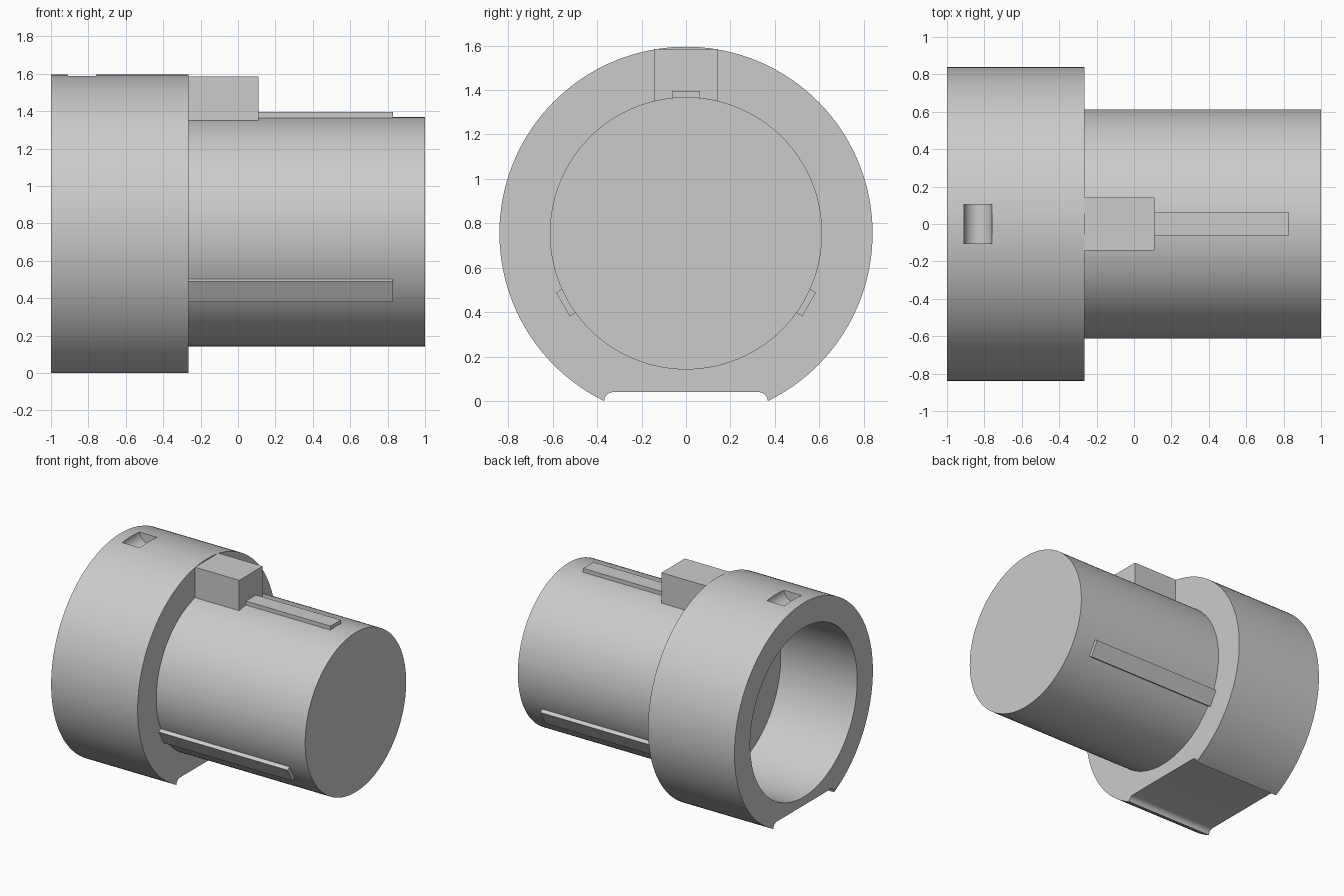
import bpy, bmesh
from math import cos, sin, pi, atan2, radians
from mathutils import Matrix, Vector

cube = bpy.data.objects.get("Cube")
if cube:
    bpy.data.objects.remove(cube, do_unlink=True)

AXIS_Z = 0.755        # height of the shared axis
RING_R, BODY_R, BORE_R = 0.84, 0.613, 0.65
BACK, STEP, FRONT = -1.0, -0.265, 1.0
SEGMENTS = 128

grey = bpy.data.materials.new("plain grey")
grey.use_nodes = True
grey.diffuse_color = (0.6, 0.6, 0.6, 1)
grey.node_tree.nodes["Principled BSDF"].inputs["Base Color"].default_value = (0.6, 0.6, 0.6, 1)


def finish(name, bm):
    """Turn a bmesh into a named grey object."""
    bmesh.ops.recalc_face_normals(bm, faces=bm.faces)
    mesh = bpy.data.meshes.new(name)
    bm.to_mesh(mesh)
    bm.free()
    mesh.materials.append(grey)
    obj = bpy.data.objects.new(name, mesh)
    bpy.context.collection.objects.link(obj)
    return obj


def cylinder(name, radius, length, centre, turn):
    bm = bmesh.new()
    bmesh.ops.create_cone(bm, cap_ends=True, segments=SEGMENTS, radius1=radius,
                          radius2=radius, depth=length,
                          matrix=Matrix.Translation(centre) @ turn)
    return finish(name, bm)


def box(name, x0, x1, half_width, low, high, angle=0):
    """Box along x, placed by its distance from the axis and turned about it."""
    bm = bmesh.new()
    bmesh.ops.create_cube(bm, size=1)
    place = Matrix.Translation(((x0 + x1) / 2, 0, (low + high) / 2))
    size = Matrix.Diagonal((x1 - x0, 2 * half_width, high - low, 1))
    turn = Matrix.Rotation(angle, 4, 'X')
    bm.transform(Matrix.Translation((0, 0, AXIS_Z)) @ turn @ place @ size)
    return finish(name, bm)


def smooth(obj):
    bpy.ops.object.select_all(action='DESELECT')
    obj.select_set(True)
    bpy.context.view_layer.objects.active = obj
    bpy.ops.object.shade_smooth_by_angle(angle=radians(30))


along_x = Matrix.Rotation(pi / 2, 4, 'Y')
along_y = Matrix.Rotation(pi / 2, 4, 'X')

# Collar outline: large arc closed by a recessed flat with rounded ends
cusp_y = (RING_R ** 2 - AXIS_Z ** 2) ** 0.5
start = atan2(-AXIS_Z, cusp_y)
sweep = pi - 2 * start
outline = [(RING_R * cos(start + sweep * i / SEGMENTS),
            AXIS_Z + RING_R * sin(start + sweep * i / SEGMENTS))
           for i in range(SEGMENTS + 1)]
fillet = 0.04
corner = [(cusp_y - fillet + fillet * cos(a), fillet * sin(a))
          for a in (pi / 2 * i / 8 for i in range(1, 9))]
outline += [(-y, z) for y, z in corner] + corner[::-1]

bm = bmesh.new()
end = bm.faces.new([bm.verts.new((BACK, y, z)) for y, z in outline])
sides = bmesh.ops.extrude_face_region(bm, geom=[end], use_keep_orig=True)
bmesh.ops.translate(bm, vec=Vector((STEP - BACK, 0, 0)),
                    verts=[v for v in sides["geom"] if isinstance(v, bmesh.types.BMVert)])
collar = finish("collar", bm)

# Blind bore in the collar and a small rounded pocket on top
floor_x = -0.35
cutters = [
    cylinder("bore_cutter", BORE_R, floor_x - BACK + 0.2,
             ((floor_x + BACK - 0.2) / 2, 0, AXIS_Z), along_x),
    cylinder("pocket_cutter", 0.075, 0.21, (-0.835, 0, 1.594), along_y),
]
bpy.context.view_layer.objects.active = collar
for cutter in cutters:
    cutter.hide_render = True
    cut = collar.modifiers.new(cutter.name, 'BOOLEAN')
    cut.operation = 'DIFFERENCE'
    cut.solver = 'EXACT'
    cut.object = cutter
    bpy.ops.object.modifier_apply(modifier=cut.name)
    bpy.data.objects.remove(cutter, do_unlink=True)
smooth(collar)

# Solid barrel, seated slightly into the collar
seat = STEP - 0.03
barrel = cylinder("barrel", BODY_R, FRONT - seat,
                  ((FRONT + seat) / 2, 0, AXIS_Z), along_x)
smooth(barrel)

# Key block on top and three guide rails spaced evenly round the barrel
box("key_block", STEP, 0.11, 0.142, 0.585, 0.83)
for name, angle in (("top_rail", 0), ("front_rail", 2 * pi / 3), ("back_rail", -2 * pi / 3)):
    box(name, STEP, 0.83, 0.062, 0.59, 0.64, angle)
